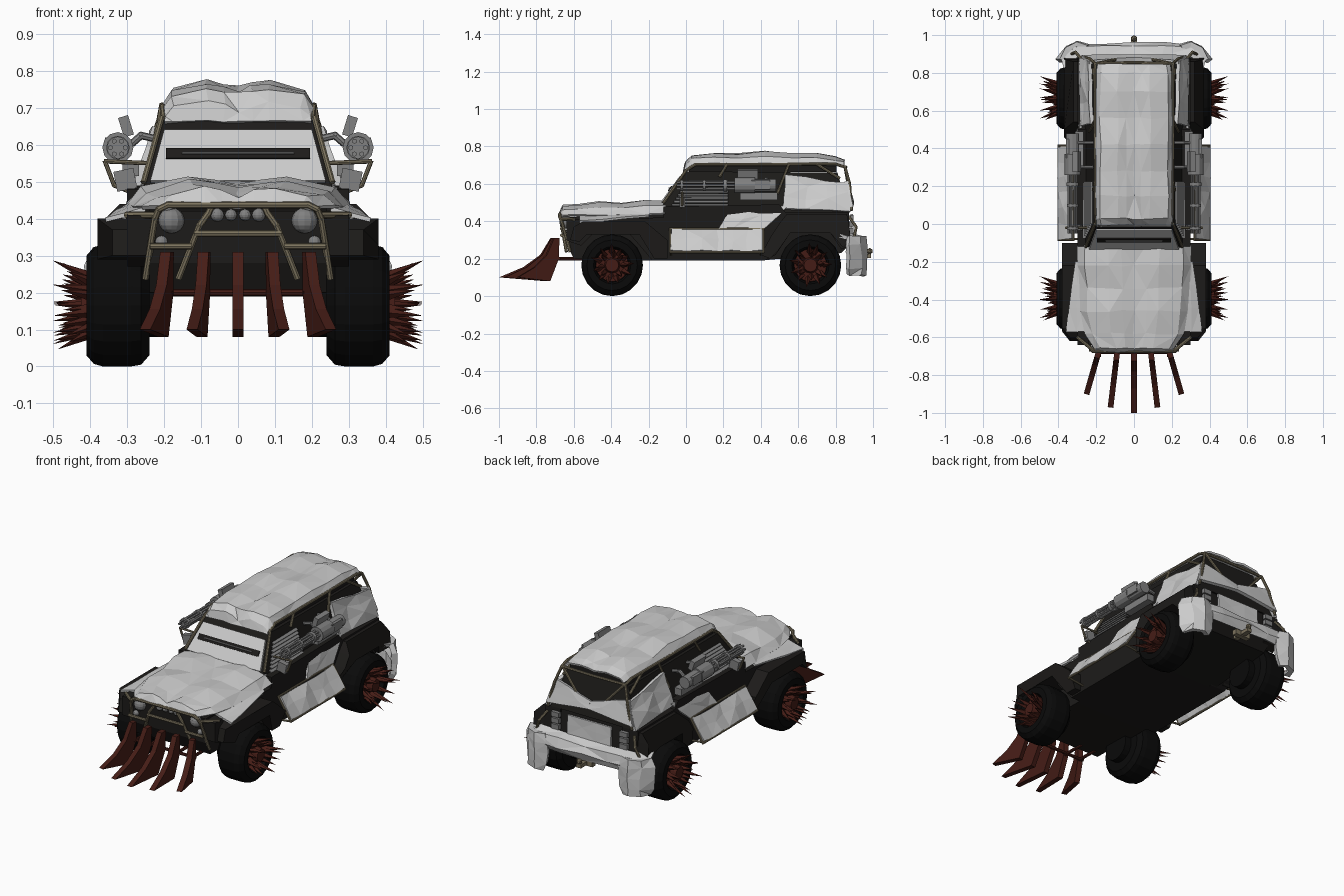
import bpy, bmesh, math, random
from mathutils import Vector, Matrix

if "Cube" in bpy.data.objects:
    bpy.data.objects.remove(bpy.data.objects["Cube"])
random.seed(4)

def material(name, rgb):
    m = bpy.data.materials.new(name)
    m.diffuse_color = (*rgb, 1)
    m.use_nodes = True
    m.node_tree.nodes["Principled BSDF"].inputs["Base Color"].default_value = m.diffuse_color
    return m
DARK = material("black_paint", (0.012, 0.011, 0.01))
RUBBER = material("rubber", (0.003, 0.003, 0.003))
RUST = material("rust_red", (0.06, 0.012, 0.008))
TAN = material("tan_tube", (0.2, 0.17, 0.11))
STEEL = material("gun_steel", (0.22, 0.22, 0.22))

def make(name, bm, mat=None, mirror=False, thick=0):
    if not thick:
        bmesh.ops.recalc_face_normals(bm, faces=bm.faces)
    me = bpy.data.meshes.new(name)
    bm.to_mesh(me)
    bm.free()
    ob = bpy.data.objects.new(name, me)
    bpy.context.collection.objects.link(ob)
    if mat:
        me.materials.append(mat)
    if thick:
        s = ob.modifiers.new("thickness", 'SOLIDIFY')
        s.thickness, s.offset = thick, 0
    if mirror:
        ob.modifiers.new("mirror", 'MIRROR').use_mirror_merge = False
    return ob

def cyl(bm, a, b, r1, r2=None, n=8):
    a, b = Vector(a), Vector(b)
    d = b - a
    M = Matrix.Translation((a + b) / 2) @ d.to_track_quat('Z', 'Y').to_matrix().to_4x4()
    bmesh.ops.create_cone(bm, cap_ends=True, segments=n, radius1=r1,
                          radius2=r1 if r2 is None else r2, depth=d.length, matrix=M)

def box(bm, c, s, rot=(0, 'X')):
    M = Matrix.Translation(c) @ Matrix.Rotation(rot[0], 4, rot[1]) @ Matrix.Diagonal((*s, 1))
    bmesh.ops.create_cube(bm, size=1, matrix=M)

def tubes(name, paths, r=0.008, mat=TAN, mirror=True):
    bm = bmesh.new()
    for p in paths:
        for a, b in zip(p, p[1:]):
            e = (Vector(b) - Vector(a)).normalized() * r * 0.4
            cyl(bm, Vector(a) - e, Vector(b) + e, r)
    return make(name, bm, mat, mirror)

def prism(name, prof, x0, x1, mat=DARK, mirror=True, outer=None):
    # side profile between x0 and x1; outer(y, z) may vary the outer x
    bm = bmesh.new()
    L = [bm.verts.new((x0, y, z)) for y, z in prof]
    R = [bm.verts.new((outer(y, z) if outer else x1, y, z)) for y, z in prof]
    bm.faces.new(L)
    bm.faces.new(R[::-1])
    for i in range(len(prof)):
        j = (i + 1) % len(prof)
        bm.faces.new((L[i], R[i], R[j], L[j]))
    return make(name, bm, mat, mirror)

def sheet(name, rows, thick=0.012, jit=0.008, mirror=False, mat=None):
    # hammered plate: a triangulated grid with alternating diagonals
    bm = bmesh.new()
    g = []
    for i, row in enumerate(rows):
        g.append([])
        for j, p in enumerate(row):
            inner = 0 < i < len(rows) - 1 and 0 < j < len(row) - 1
            k = jit if inner else jit * 0.4
            g[-1].append(bm.verts.new([c + random.uniform(-k, k) for c in p]))
    for i in range(len(g) - 1):
        for j in range(len(g[0]) - 1):
            a, b, c, d = g[i][j], g[i][j + 1], g[i + 1][j + 1], g[i + 1][j]
            for t in (((a, b, c), (a, c, d)) if (i + j) % 2 else ((a, b, d), (b, c, d))):
                bm.faces.new(t)
    return make(name, bm, mat, mirror, thick)

def panel(name, a, b, c, d, nu, nv, **kw):
    a, b, c, d = map(Vector, (a, b, c, d))
    rows = [[a.lerp(b, u / nu).lerp(d.lerp(c, u / nu), v / nv) for u in range(nu + 1)]
            for v in range(nv + 1)]
    return sheet(name, rows, **kw)

# lower body with wheel arches, and central tub
prism("body_side", [(-.62, .29), (-.64, .3), (-.64, .41), (-.12, .42), (-.12, .48), (.5, .49), (.53, .45),
      (.87, .45), (.88, .27), (.83, .25), (.77, .34), (.56, .34), (.48, .22), (.42, .19), (-.18, .19),
      (-.23, .25), (-.3, .33), (-.5, .33), (-.56, .27)], .2, .3)
prism("body_tub", [(-.6, .2), (-.64, .28), (-.64, .42), (-.12, .46), (.86, .46), (.88, .28), (.83, .23),
      (.4, .19), (-.2, .19)], -.24, .24, mirror=False)
prism("front_fender", [(-.62, .3), (-.6, .37), (-.55, .4), (-.22, .4), (-.1, .3), (-.1, .2), (-.17, .2),
      (-.25, .33), (-.53, .33), (-.57, .29)], .26, 0,
      outer=lambda y, z: .34 if y < -.59 or z < .25 else .38)
prism("rear_fender", [(.4, .22), (.46, .33), (.5, .39), (.54, .44), (.86, .44), (.87, .39), (.88, .3), (.84, .26),
      (.77, .34), (.56, .34), (.49, .24), (.45, .2)], .26, 0,
      outer=lambda y, z: .32 if z > .42 or z < .27 else .37)

# cabin and roof lining
bm = bmesh.new()
low = [bm.verts.new(p) for p in ((-.265, -.15, .45), (.265, -.15, .45), (.265, .87, .45), (-.265, .87, .45))]
top = [bm.verts.new(p) for p in ((-.205, 0, .667), (.205, 0, .667), (.2, .81, .66), (-.2, .81, .66))]
bm.faces.new(low[::-1])
bm.faces.new(top)
for i in range(4):
    bm.faces.new((low[i], low[(i + 1) % 4], top[(i + 1) % 4], top[i]))
box(bm, (0, .41, .685), (.37, .79, .045))
make("cabin", bm, DARK)

# roof and bonnet plates, from half cross-sections (edge to centre)
def ridged(name, stations, fr, jit=.006):
    rows = []
    for k, (y, hw, *zs) in enumerate(stations):
        bump = .003 if k % 2 else -.004
        left = [(-f * hw, y, z + (bump if 0 < i < len(zs) - 1 else 0)) for i, (f, z) in enumerate(zip(fr, zs))]
        rows.append(left + [(-x, y, z) for x, y, z in left[-2::-1]])
    return sheet(name, rows, jit=jit)
ridged("roof", [(-.01, .198, .66, .665, .668, .665, .662), (.0, .195, .675, .695, .715, .7, .685),
       (.03, .198, .7, .732, .752, .745, .735), (.15, .2, .703, .738, .758, .75, .742),
       (.28, .2, .703, .74, .76, .753, .745), (.42, .2, .703, .742, .766, .757, .75),
       (.56, .2, .703, .738, .76, .752, .743), (.7, .198, .703, .735, .756, .748, .74),
       (.8, .195, .7, .728, .743, .736, .73), (.845, .19, .695, .71, .72, .715, .71)],
       (1, .88, .43, .2, 0), .005)
ridged("bonnet", [(-.675, .2, .425, .435, .44, .435, .43), (-.655, .21, .43, .455, .475, .465, .455),
       (-.58, .26, .43, .46, .485, .48, .465), (-.46, .28, .43, .463, .493, .486, .473),
       (-.34, .287, .432, .468, .497, .491, .48), (-.22, .297, .435, .475, .5, .495, .485),
       (-.11, .3, .44, .485, .507, .502, .495)], (1, .86, .45, .22, 0))
panel("fender_plate", (.25, -.57, .425), (.36, -.57, .395), (.31, -.2, .43), (.27, -.19, .445), 2, 3,
      mirror=True, jit=.005)

# windscreen plate with a barred slot
panel("windscreen_plate", (-.237, -.13, .5), (.237, -.13, .5), (.2, -.03, .637), (-.2, -.03, .637), 1, 1, jit=0)
bm = bmesh.new()
box(bm, (0, -.083, .574), (.39, .012, .032), (-.63, 'X'))
make("vision_slot", bm, DARK)
tubes("slot_bars", [[(-.15, -.09, .578), (.15, -.09, .578)]], .004, STEEL, False)

# side armour
panel("skirt_plate", (.4, -.08, .24), (.4, .41, .24), (.325, .41, .355), (.325, -.08, .355), 6, 2, mirror=True, jit=.01)
tubes("skirt_frame", [[(.4, -.085, .235), (.4, .415, .235), (.32, .415, .36), (.32, -.085, .36), (.4, -.085, .235)],
      [(.28, -.08, .22), (.4, -.08, .235)], [(.28, .4, .22), (.4, .4, .235)]], .006)
panel("door_plate", (.318, .17, .36), (.318, .42, .36), (.285, .55, .485), (.285, .26, .475), 3, 2, mirror=True, jit=.011)
panel("quarter_plate", (.28, .52, .465), (.285, .88, .45), (.235, .86, .6), (.225, .53, .65), 3, 3,
      mirror=True, thick=.02, jit=.012)
panel("back_corner_plate", (.28, .885, .48), (.0, .885, .505), (.0, .875, .55), (.235, .86, .615), 3, 2,
      mirror=True, thick=.02, jit=.008)
panel("tailgate_plate", (-.14, .89, .33), (.14, .89, .33), (.14, .885, .44), (-.14, .885, .44), 3, 2, jit=.004)

# window louvres
bm = bmesh.new()
for i in range(8):
    z = .485 + i * .018
    y0 = -.075 + (z - .485) * .6
    box(bm, (.27 - (z - .45) * .3, (y0 + .225) / 2, z), (.02, .225 - y0, .007), (.5, 'Y'))
make("window_louvres", bm, STEEL, True)

# roof rails and pillars
tubes("roof_rail", [[(.2, 0, .672), (.204, .05, .703), (.206, .8, .706), (.205, .85, .69), (.235, .875, .6), (.27, .885, .46)],
      [(.255, -.12, .5), (.207, 0, .672)], [(.215, .18, .64), (.206, .22, .705)],
      [(.235, .49, .55), (.206, .55, .705)], [(.206, .7, .705), (.215, .82, .63)], [(.205, .85, .69), (0, .855, .69)],
      [(.2, .85, .69), (.1, .87, .58)]])

# bull bar
Y = -.665
tubes("bull_bar", [[(.25, -.62, .24), (.225, Y, .4), (.215, Y - .01, .425), (.19, Y - .01, .437), (0, Y - .01, .437)],
      [(.16, -.64, .24), (.105, Y, .38), (.08, Y, .415), (.07, Y, .437)], [(.115, Y, .36), (0, Y, .36)],
      [(.235, Y, .325), (.13, Y, .325)], [(.22, Y, .41), (.3, -.6, .41)]], .009)

# lamps
bm = bmesh.new()
for x, z, r in ((.18, .395, .035), (.056, .41, .018), (.019, .41, .016), (.207, .337, .017)):
    bmesh.ops.create_uvsphere(bm, u_segments=12, v_segments=8, radius=r, matrix=Matrix.Translation((x, -.642, z)))
make("front_lamps", bm, STEEL, True)
bm = bmesh.new()
for z in (.35, .385, .42):
    box(bm, (.22, .885, z), (.05, .02, .028))
make("tail_lamps", bm, STEEL, True)

# ram blades fanned out at the front
for x, ang, s in ((0, 0, 1), (.088, .12, .92), (.185, .28, .73)):
    prof = [(-.33, .1), (-.2, .155), (-.11, .22), (-.055, .31), (-.015, .31), (-.02, .2), (-.085, .08)]
    ob = prism("ram_blade", [(y * s, z) for y, z in prof], -.015, .015, RUST, False)
    ob.data.transform(Matrix.Translation((x, -.67, 0)) @ Matrix.Rotation(ang, 4, 'Z'))
    if x:
        ob.modifiers.new("mirror", 'MIRROR').use_mirror_merge = False
tubes("ram_mount", [[(x, -.56, .2), (x, -.7, .2)] for x in (.088, .185)] + [[(0, -.68, .2), (.2, -.68, .2)]], .009, RUST)

# wheels with spiked hubs
for end, cy in (("front", -.395), ("rear", .665)):
    c = Vector((0, cy, .165))
    bm = bmesh.new()
    prof = [(.24, .08), (.24, .135), (.262, .16), (.29, .165), (.365, .165), (.39, .158), (.41, .135), (.41, .1), (.385, .09)]
    N = 20
    rings = [[bm.verts.new(c + Vector((x, r * math.cos(t), r * math.sin(t)))) for x, r in prof]
             for t in (2 * math.pi * k / N for k in range(N))]
    for k in range(N):
        for j in range(len(prof)):
            q = (j + 1) % len(prof)
            bm.faces.new((rings[k][j], rings[k][q], rings[k - 1][q], rings[k - 1][j]))
    cyl(bm, c + Vector((.2, 0, 0)), c + Vector((.3, 0, 0)), .085, n=20)
    make(end + "_tyre", bm, RUBBER, True)
    bm = bmesh.new()
    cyl(bm, c + Vector((.35, 0, 0)), c + Vector((.39, 0, 0)), .088, n=16)
    cyl(bm, c + Vector((.38, 0, 0)), c + Vector((.425, 0, 0)), .045, .035, n=12)
    for n, r0, r1, x1 in ((11, .07, .118, .5), (8, .055, .085, .5)):
        for k in range(n):
            t = 2 * math.pi * (k + random.uniform(-.2, .2)) / n
            v = Vector((0, math.cos(t), math.sin(t)))
            tip = Vector((x1 - (0 if k % 3 == 0 else random.uniform(.01, .05)), 0, 0)) + v * r1 * random.uniform(.85, 1.05)
            cyl(bm, c + Vector((.385, 0, 0)) + v * r0, c + tip, .017, 0, 4)
    make(end + "_spiked_hub", bm, RUST, True)

# rotary side guns with mounts
bm = bmesh.new()
gx, gz = .325, .592
for k in range(6):
    t = k * math.pi / 3
    x, z = gx + .02 * math.cos(t), gz + .02 * math.sin(t)
    cyl(bm, (x, -.05, z), (x, .28, z), .007, n=6)
for y0, y1, r in ((-.03, -.015, .03), (.09, .105, .03), (.2, .22, .032), (.26, .37, .042), (.37, .48, .034)):
    cyl(bm, (gx, y0, gz), (gx, y1, gz), r, n=12)
box(bm, (.303, .33, .65), (.028, .11, .055), (.3, 'Y'))
box(bm, (.345, .4, .595), (.03, .1, .05))
box(bm, (.29, .39, .535), (.045, .2, .04))
make("side_gun", bm, STEEL, True)
tubes("gun_arm", [[(.22, y, .615), (.262, y, .625), (.285, y, .605), (.31, y, .595)] for y in (.3, .43)], .01, STEEL)

# wing mirrors on brackets
bm = bmesh.new()
box(bm, (.305, -.02, .505), (.055, .03, .055), (.2, 'Y'))
make("wing_mirror", bm, STEEL, True)
tubes("mirror_bracket", [[(.24, -.02, .55), (.36, -.02, .555), (.335, -.02, .49), (.26, -.03, .46)]], .006)

# rear bumper, corner plates and tow hitch
pl = [(-.39, .87), (-.32, .93), (-.16, .94), (0, .94), (.16, .94), (.32, .93), (.39, .87)]
sheet("rear_bumper", [[(x * w, y + b, z) for x, y in pl] for z, b, w in
      ((.235, -.01, 1), (.275, .01, 1), (.31, 0, .97), (.325, -.05, .94))], thick=.02)
sheet("bumper_corner_plate", [[(.235 + i, .935, z), (.3, .95, z), (.355, .925, z), (.4 - i, .865, z)] for z, i in
      ((.11, .025), (.15, .002), (.21, -.003), (.27, -.002), (.32, .02))], thick=.03, mirror=True, jit=.007)
tubes("bumper_tube", [[(.2, .87, .29), (.2, .93, .29)], [(.33, .9, .32), (.31, .91, .37), (.28, .875, .42)]])
bm = bmesh.new()
box(bm, (0, .93, .215), (.03, .12, .02))
box(bm, (0, .92, .215), (.1, .03, .03))
cyl(bm, (0, .98, .21), (0, .98, .24), .008)
bmesh.ops.create_icosphere(bm, subdivisions=1, radius=.018, matrix=Matrix.Translation((0, .982, .24)))
make("tow_hitch", bm, TAN)
